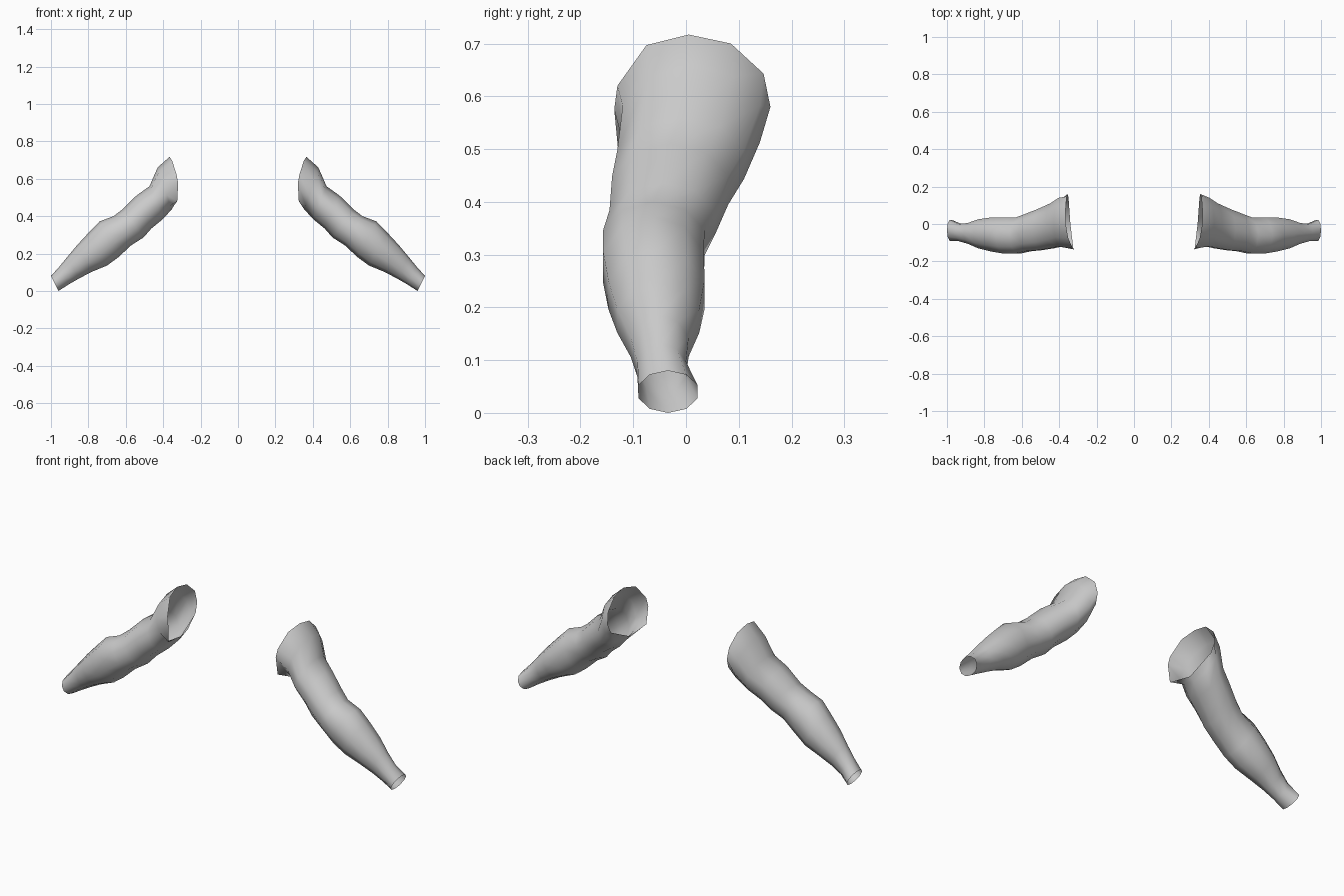
import bpy
import bmesh
import math

SIDES = 10

cube = bpy.data.objects.get("Cube")
if cube:
    bpy.data.objects.remove(cube, do_unlink=True)

# Single plain grey
grey = bpy.data.materials.new("plain_grey")
grey.use_nodes = True
colour = (0.6, 0.6, 0.6, 1)
grey.diffuse_color = colour
grey.node_tree.nodes["Principled BSDF"].inputs["Base Color"].default_value = colour

# Slanted shoulder opening, from the top round by the back
shoulder_rim = [
    (.366, .005, .717), (.365, .085, .70), (.36, .147, .643), (.355, .16, .58),
    (.35, .14, .53), (.34, .0, .46), (.325, -.127, .48), (.32, -.136, .575),
    (.328, -.13, .62), (.352, -.075, .697),
]

# Cross-sections down the arm: upper x z, lower x z, front y, back y
sections = [
    (.43, .66, .355, .435, -.12, .14),
    (.473, .56, .404, .382, -.13, .11),
    (.543, .51, .463, .334, -.14, .08),
    (.618, .436, .505, .286, -.145, .055),
    (.665, .40, .57, .245, -.157, .035),
    (.74, .372, .64, .18, -.157, .034),
    (.80, .31, .70, .136, -.147, .035),
    (.86, .245, .783, .102, -.13, .025),
    (.91, .185, .853, .065, -.105, .005),
    (.955, .13, .905, .035, -.092, 0),
    (1, .08, .96, 0, -.09, .022),
]


def section_ring(upper_x, upper_z, lower_x, lower_z, front, back):
    """Tilted oval between an upper and a lower point."""
    mid_x, mid_z = (upper_x + lower_x) / 2, (upper_z + lower_z) / 2
    half_x, half_z = (upper_x - lower_x) / 2, (upper_z - lower_z) / 2
    mid_y, half_y = (front + back) / 2, (back - front) / 2
    widest = math.sin(math.radians(72))
    ring = []
    for i in range(SIDES):
        angle = math.tau * i / SIDES
        c, s = math.cos(angle), math.sin(angle) / widest
        ring.append((mid_x + half_x * c, mid_y + half_y * s, mid_z + half_z * c))
    return ring


def build_arm(name, side):
    """Open sleeve of quads joining all the rings, mirrored by side."""
    bm = bmesh.new()
    rings = [shoulder_rim] + [section_ring(*row) for row in sections]
    loops = [[bm.verts.new((side * x, y, z)) for x, y, z in ring] for ring in rings]
    for a, b in zip(loops, loops[1:]):
        for i in range(SIDES):
            j = (i + 1) % SIDES
            quad = [a[i], a[j], b[j], b[i]]
            # Keep the surface facing outward on both arms
            face = bm.faces.new(quad if side < 0 else quad[::-1])
            face.smooth = True
    mesh = bpy.data.meshes.new(name)
    bm.to_mesh(mesh)
    bm.free()
    mesh.materials.append(grey)
    arm = bpy.data.objects.new(name, mesh)
    bpy.context.collection.objects.link(arm)


build_arm("left_arm", 1)
build_arm("right_arm", -1)
